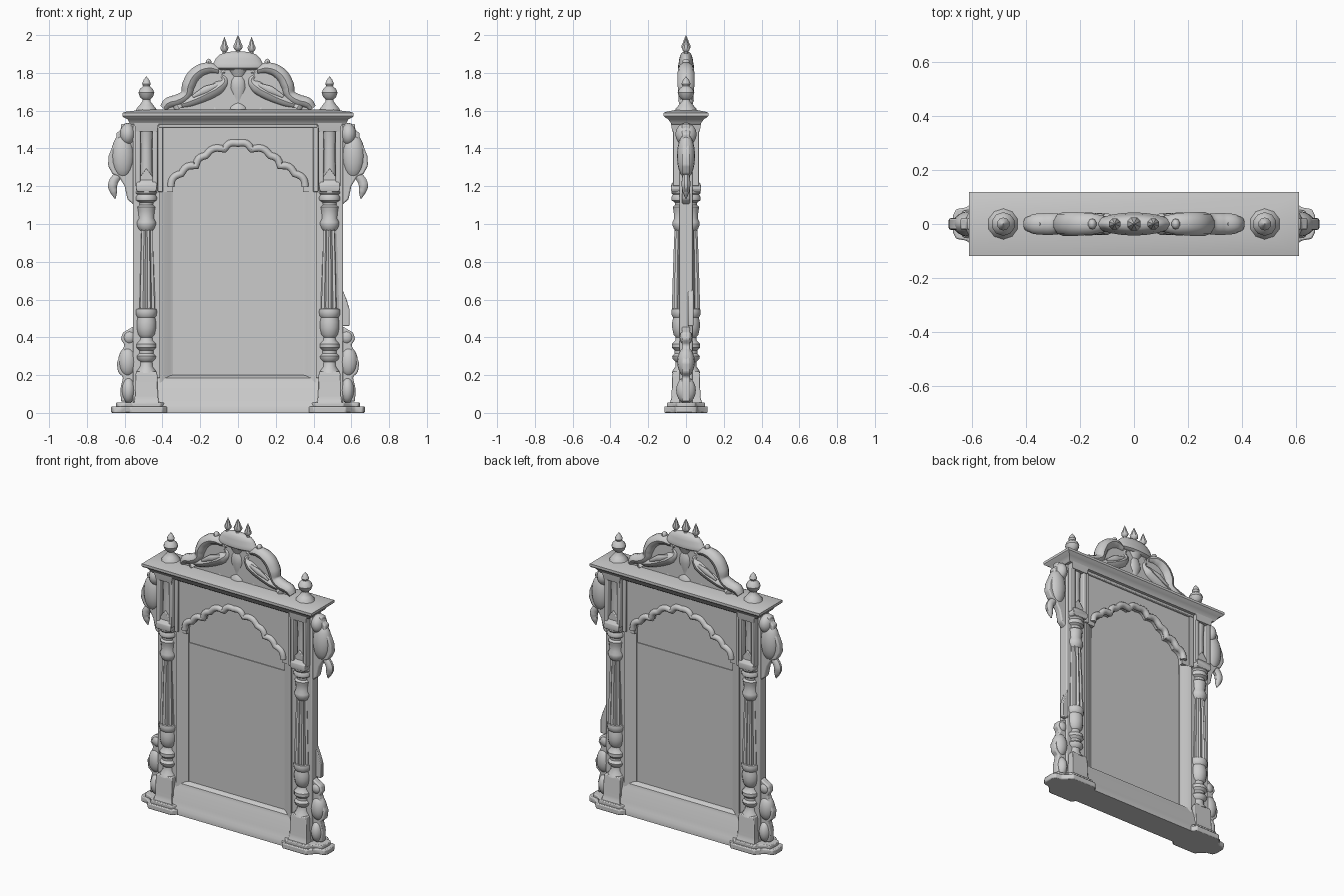
import bpy, bmesh, math
from mathutils import Vector

if "Cube" in bpy.data.objects:
    bpy.data.objects.remove(bpy.data.objects["Cube"])


def finish(name, bm, mirror="", bevel=0):
    bmesh.ops.recalc_face_normals(bm, faces=bm.faces)
    me = bpy.data.meshes.new(name)
    bm.to_mesh(me)
    bm.free()
    ob = bpy.data.objects.new(name, me)
    bpy.context.collection.objects.link(ob)
    if bevel:
        m = ob.modifiers.new("bevel", "BEVEL")
        m.width, m.segments = bevel, 2
        m.limit_method = "ANGLE"
    add_mirror(ob, mirror)
    return ob


def add_mirror(ob, axes):
    if axes:
        m = ob.modifiers.new("mirror", "MIRROR")
        m.use_axis = ("x" in axes, "y" in axes, False)
        m.use_mirror_merge = False


def loft(name, rings, mirror="", bevel=0):
    bm = bmesh.new()
    vr = [[bm.verts.new(p) for p in r] for r in rings]
    n = len(vr[0])
    for a, b in zip(vr, vr[1:]):
        for i in range(n):
            bm.faces.new((a[i], a[(i + 1) % n], b[(i + 1) % n], b[i]))
    bm.faces.new(vr[0])
    bm.faces.new(vr[-1])
    return finish(name, bm, mirror, bevel)


def extrude(name, pts, a, b, axis="y", mirror="", bevel=0):
    place = {"y": lambda p, d: (p[0], d, p[1]), "x": lambda p, d: (d, p[0], p[1]),
             "z": lambda p, d: (p[0], p[1], d)}[axis]
    return loft(name, [[place(p, d) for p in pts] for d in (a, b)], mirror, bevel)


def box(name, x0, x1, y0, y1, z0, z1, mirror="", bevel=0):
    return extrude(name, [(x0, z0), (x1, z0), (x1, z1), (x0, z1)], y0, y1, "y", mirror, bevel)


def rects(name, layers, cx=0, cy=0, mirror="", bevel=0):
    return loft(name, [[(cx + i * hx, cy + j * hy, z) for i, j in ((-1, -1), (1, -1), (1, 1), (-1, 1))]
                       for hx, hy, z in layers], mirror, bevel)


def lathe(name, prof, cx=0, cy=0, seg=16, sy=1.0, flute=0, mirror=""):
    rings = []
    for r, z in prof:
        ring = []
        for i in range(seg):
            t = 2 * math.pi * (i + .5) / seg
            k = r * (1 - flute * (i % 2))
            ring.append((cx + k * math.cos(t), cy + k * math.sin(t) * sy, z))
        rings.append(ring)
    return loft(name, rings, mirror)


def ball(name, c, r, mirror="", seg=16):
    bm = bmesh.new()
    bmesh.ops.create_uvsphere(bm, u_segments=seg, v_segments=10, radius=1)
    for v in bm.verts:
        v.co = Vector([c[i] + v.co[i] * r[i] for i in range(3)])
    return finish(name, bm, mirror)


def tube(name, pts, mirror="", y=0, smooth=True, sy=1.0, cyclic=False):
    # pts: (x, z, radius) path swept with a round section, flattened in y by sy
    cu = bpy.data.curves.new(name, "CURVE")
    cu.dimensions = "3D"
    cu.bevel_depth, cu.bevel_resolution, cu.use_fill_caps = 1, 3, True
    cu.resolution_u = 6
    sp = cu.splines.new("BEZIER" if smooth else "POLY")
    seq = sp.bezier_points if smooth else sp.points
    seq.add(len(pts) - 1)
    for p, (x, z, r) in zip(seq, pts):
        p.co = (x, 0, z) if smooth else (x, 0, z, 1)
        p.radius = r
        if smooth:
            p.handle_left_type = p.handle_right_type = "AUTO"
    sp.use_cyclic_u = cyclic
    tmp = bpy.data.objects.new("tmp", cu)
    bpy.context.collection.objects.link(tmp)
    bpy.context.view_layer.update()
    bm = bmesh.new()
    me = bpy.data.meshes.new_from_object(tmp.evaluated_get(bpy.context.evaluated_depsgraph_get()))
    bm.from_mesh(me)
    bpy.data.objects.remove(tmp)
    for v in bm.verts:
        v.co.y = y + v.co.y * sy
    return finish(name, bm, mirror)


# Backing panel in two sections, and the frame around it
box("lower_panel", -.36, .36, -.012, .012, .19, 1.105)
box("upper_panel", -.40, .40, -.007, .007, 1.105, 1.47)
box("side_wall", .41, .557, -.034, .034, .04, 1.54, "x", .006)
extrude("inner_stile", [(.345, -.015), (.36, -.02), (.385, -.038), (.415, -.045),
                        (.415, .045), (.385, .038), (.36, .02), (.345, .015)], .15, 1.22, "z", "x")
half = [(.085, .0), (.085, .035), (.075, .05), (.072, .08), (.06, .105), (.055, .14), (.042, .165), (.038, .185), (.015, .2)]
extrude("bottom_rail", half + [(-y, z) for y, z in reversed(half)], -.43, .43, "x")

# Scalloped arch spandrel with raised moulding
cusps = [(.345, 1.185), (.29, 1.255), (.215, 1.295), (.165, 1.35), (.07, 1.383), (0, 1.415)]
arch = []
for (ax, az), (bx, bz) in zip(cusps, cusps[1:]):
    n = Vector((bz - az, ax - bx)).normalized()
    d = .22 * math.hypot(bx - ax, bz - az)
    for i in range(6):
        t = i / 6
        h = d * math.sin(math.pi * t)
        arch.append((ax + (bx - ax) * t + n.x * h, az + (bz - az) * t + n.y * h))
arch = arch + [cusps[-1]] + [(-x, z) for x, z in reversed(arch)]
extrude("arch_spandrel", arch + [(-.345, 1.17), (-.42, 1.17), (-.42, 1.54), (.42, 1.54), (.42, 1.17), (.345, 1.17)], -.04, .04)
tube("arch_moulding", [(x * 1.03, z + .012, .02) for x, z in arch], "y", -.04, False)
box("spandrel_top_trim", -.42, .42, -.056, .056, 1.51, 1.545, bevel=.005)
box("spandrel_side_trim", .398, .425, -.052, .052, 1.17, 1.53, "x", .004)

# Base: stepped lobed plinths and column pedestals
side = [(.375, .085), (.40, .115), (.57, .115), (.595, .085), (.62, .062), (.66, .055), (.672, .03)]
foot = side + [(x, -y) for x, y in reversed(side)]
extrude("plinth", foot, 0, .035, "z", "x", .006)
extrude("plinth_step", [(.485 + (x - .485) * .86, y * .88) for x, y in foot], .03, .055, "z", "x", .005)
rects("pedestal", [(.068, .088, .05), (.064, .08, .07), (.061, .076, .09), (.058, .074, .2), (.054, .07, .22)], .485, 0, "x", .004)

# Turned columns, front and back pairs, with fluted shafts
CX, CY = .485, -.021
lathe("column_lower", [(.056, .21), (.05, .225), (.036, .245), (.034, .27), (.05, .285), (.053, .3), (.04, .315),
                       (.04, .33), (.054, .345), (.054, .365), (.036, .385), (.034, .4), (.046, .415), (.053, .45),
                       (.053, .48), (.048, .505), (.055, .515), (.058, .535), (.055, .55), (.04, .555)], CX, CY, mirror="xy")
lathe("column_shaft", [(.052, .54), (.054, .57), (.05, .7), (.045, .85), (.04, .97), (.04, 1.02)], CX, CY, 24, flute=.16, mirror="xy")
lathe("column_capital", [(.036, .965), (.044, .975), (.052, .995), (.052, 1.01), (.042, 1.03), (.046, 1.07), (.05, 1.09), (.038, 1.1),
                         (.04, 1.115), (.056, 1.125), (.058, 1.14), (.05, 1.155), (.058, 1.165), (.05, 1.19)], CX, CY, mirror="xy")
rects("capital_block", [(.048, .076, 1.17), (.056, .08, 1.185), (.054, .078, 1.21), (.045, .06, 1.235)], CX, 0, "x", .003)
extrude("capital_gable", [(.44, 1.2), (.53, 1.2), (.53, 1.235), (.485, 1.295), (.44, 1.235)], -.062, .062, "y", "x", .004)
for k, x in enumerate((.44, .53)):
    box("upper_post_%d" % k, x - .013, x + .013, -.07, .07, 1.2, 1.53, "x", .005)
lathe("upper_shaft", [(.036, 1.2), (.032, 1.4), (.036, 1.48), (.045, 1.53)], CX, CY, 12, mirror="xy")
rects("upper_collar", [(.057, .073, 1.49), (.062, .078, 1.52), (.066, .08, 1.54)], CX, 0, "x")

# Roof cornice
rects("roof_cornice", [(.565, .075, 1.525), (.575, .08, 1.535), (.585, .095, 1.555), (.605, .112, 1.565),
                       (.612, .118, 1.572), (.612, .118, 1.588), (.595, .105, 1.594), (.5, .045, 1.606)])

# Corner finials
lathe("corner_finial", [(.062, 1.59), (.055, 1.61), (.038, 1.63), (.022, 1.65), (.022, 1.66), (.036, 1.672), (.044, 1.695),
                        (.036, 1.715), (.018, 1.73), (.024, 1.742), (.016, 1.762), (.002, 1.78)], CX, 0, 10, mirror="x")

# Crest: thin backing, scrolls, facing birds, central vase and dome
outline = [(.39, 1.6), (.36, 1.65), (.29, 1.67), (.26, 1.75), (.2, 1.81), (.12, 1.84)]
extrude("crest_backing", outline + [(-x, z) for x, z in reversed(outline)], -.014, .014)
tube("crest_scroll", [(.1, 1.815, .022), (.16, 1.825, .032), (.225, 1.795, .036), (.262, 1.735, .036), (.275, 1.685, .03),
                      (.32, 1.655, .033), (.37, 1.64, .03), (.395, 1.612, .022)], "x", sy=1.25)
tube("crest_curl", [(.31, 1.61, .03), (.34, 1.655, .02), (.355, 1.675, .008)], "x", sy=1.2)
ball("scroll_bud", (.155, 0, 1.855), (.016, .02, .02), "x", 10)
tube("bird_body", [(.33, 1.625, .018), (.25, 1.65, .03), (.16, 1.69, .036), (.1, 1.725, .036), (.07, 1.76, .02),
                   (.085, 1.79, .013), (.075, 1.805, .017), (.055, 1.795, .006)], "x", sy=1.15)
tube("bird_wing", [(.24, 1.675, .008), (.17, 1.71, .022), (.11, 1.735, .012)], "xy", -.03, sy=.6)
tube("bird_leg", [(.14, 1.69, .012), (.13, 1.64, .01), (.12, 1.6, .018)], "x")
lathe("crest_vase", [(.05, 1.595), (.045, 1.62), (.022, 1.64), (.026, 1.67), (.045, 1.72), (.04, 1.76), (.03, 1.78), (.06, 1.83)], 0, 0, 16, .65)
lathe("crest_dome", [(.1, 1.815), (.138, 1.825), (.142, 1.838), (.132, 1.85), (.12, 1.875), (.098, 1.897), (.06, 1.91), (.01, 1.915)], 0, 0, 24, .3)
spike = [(.016, 0), (.012, .015), (.024, .027), (.027, .04), (.016, .062), (.014, .07), (.007, .085), (.001, .098)]
lathe("centre_spike", [(r, 1.902 + z) for r, z in spike], 0, 0, 8)
lathe("side_spike", [(r * .85, 1.896 + z * .95) for r, z in spike], .072, 0, 8, mirror="x")

# Leafy side brackets, upper and lower
extrude("upper_bracket", [(.55, 1.53), (.62, 1.53), (.618, 1.5), (.645, 1.48), (.642, 1.44), (.665, 1.41), (.685, 1.36), (.688, 1.31),
                          (.665, 1.265), (.63, 1.25), (.6, 1.2), (.585, 1.13), (.55, 1.1)], -.022, .022, "y", "x", .008)
ball("bracket_leaf", (.61, 0, 1.36), (.062, .048, .12), "x")
ball("bracket_top_leaf", (.585, 0, 1.475), (.042, .056, .06), "x")
tube("bracket_tail", [(.61, 1.27, .02), (.645, 1.245, .024), (.664, 1.205, .026), (.658, 1.17, .02), (.65, 1.135, .004)], "x", sy=.9)
extrude("lower_bracket", [(.55, .06), (.62, .06), (.622, .13), (.608, .19), (.635, .215), (.642, .265), (.622, .31), (.6, .36),
                          (.62, .39), (.61, .425), (.575, .445), (.55, .46)], -.022, .022, "y", "x", .008)
ball("lower_leaf", (.585, 0, .27), (.05, .046, .08), "x")
ball("lower_bud", (.575, 0, .4), (.038, .034, .04), "x")
ball("lower_heel", (.58, 0, .12), (.038, .052, .07), "x")
extrude("small_side_leaf", [(.55, .46), (.59, .46), (.59, .55), (.575, .6), (.55, .66)], .01, .04, "y", "", .005)

# Smooth shading with crisp edges
for ob in bpy.context.scene.objects:
    ob.select_set(ob.type == "MESH")
bpy.context.view_layer.objects.active = bpy.data.objects["roof_cornice"]
bpy.ops.object.shade_smooth_by_angle(angle=math.radians(38))
